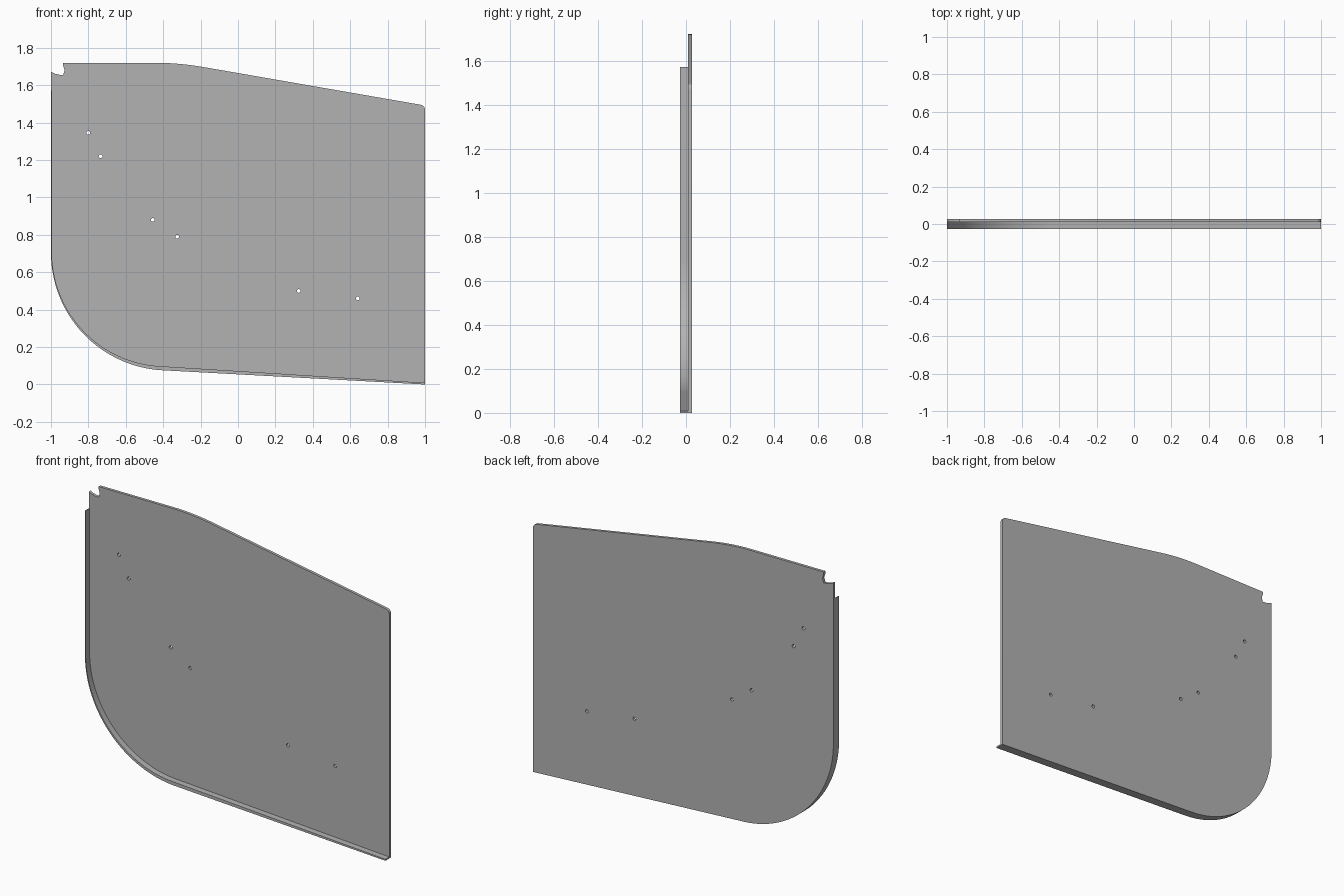
import bpy
from math import cos, sin, radians

cube = bpy.data.objects.get("Cube")
if cube:
    bpy.data.objects.remove(cube, do_unlink=True)

grey = bpy.data.materials.new("plain grey")
grey.use_nodes = True
COLOUR = (0.45, 0.45, 0.45, 1)
grey.diffuse_color = COLOUR
grey.node_tree.nodes["Principled BSDF"].inputs["Base Color"].default_value = COLOUR


def arc(cx, cz, r, a0, a1, n):
    """Points on a circular arc, angles in degrees."""
    steps = [radians(a0 + (a1 - a0) * i / n) for i in range(n + 1)]
    return [(cx + r * cos(a), cz + r * sin(a)) for a in steps]


def plate(name, outlines, y_front, y_back):
    """Extrude closed x-z outlines along y; inner outlines become holes."""
    curve = bpy.data.curves.new(name, "CURVE")
    curve.dimensions = "2D"
    curve.fill_mode = "BOTH"
    curve.extrude = (y_back - y_front) / 2
    for pts in outlines:
        spline = curve.splines.new("POLY")
        spline.points.add(len(pts) - 1)
        for p, (x, z) in zip(spline.points, pts):
            p.co = (x, z, 0, 1)
        spline.use_cyclic_u = True
    obj = bpy.data.objects.new(name, curve)
    bpy.context.collection.objects.link(obj)
    obj.rotation_euler.x = radians(90)
    obj.location.y = (y_front + y_back) / 2
    bpy.ops.object.select_all(action="DESELECT")
    obj.select_set(True)
    bpy.context.view_layer.objects.active = obj
    bpy.ops.object.convert(target="MESH")
    obj = bpy.context.object
    obj.data.materials.clear()
    obj.data.materials.append(grey)
    bpy.ops.object.transform_apply(location=True, rotation=True, scale=True)
    # Weld the caps to the walls so shading and normals are consistent
    bpy.ops.object.mode_set(mode="EDIT")
    bpy.ops.mesh.select_all(action="SELECT")
    bpy.ops.mesh.remove_doubles(threshold=0.0002)
    bpy.ops.mesh.normals_make_consistent(inside=False)
    bpy.ops.object.mode_set(mode="OBJECT")
    bpy.ops.object.shade_smooth_by_angle(angle=radians(30))
    return obj


# Lower edge: straight side, big round corner, gently sloping bottom
outer_corner = arc(-0.37, 0.705, 0.63, 180, 267, 32)
inner_corner = arc(-0.385, 0.707, 0.61, 180, 267, 32)

# Upper edge: rounded right corner, slope, soft bend, flat run and corner notch
bend = arc(-0.45, 0.17, 1.55, 80.3, 90, 12)
notch = [(-0.935, 1.72), (-0.935, 1.705), (-0.927, 1.68), (-0.935, 1.655),
         (-0.955, 1.656), (-0.98, 1.662), (-1, 1.672)]
panel_outline = (outer_corner + [(1, 0)] + arc(0.972, 1.468, 0.028, 0, 80, 6)
                 + bend + notch)

# Small round fixing holes
holes = [(-0.8, 1.345), (-0.735, 1.22), (-0.455, 0.88),
         (-0.325, 0.79), (0.325, 0.5), (0.64, 0.46)]
hole_outlines = [arc(x, z, 0.01, 0, 345, 15) for x, z in holes]
plate("panel", [panel_outline] + hole_outlines, 0.01, 0.027)

# Raised lip along the left side and bottom
lip_outline = ([(-1, 1.572)] + outer_corner + [(1, 0), (1, 0.009)]
               + inner_corner[::-1] + [(-0.995, 1.572)])
plate("edge_lip", [lip_outline], -0.027, 0.01)
